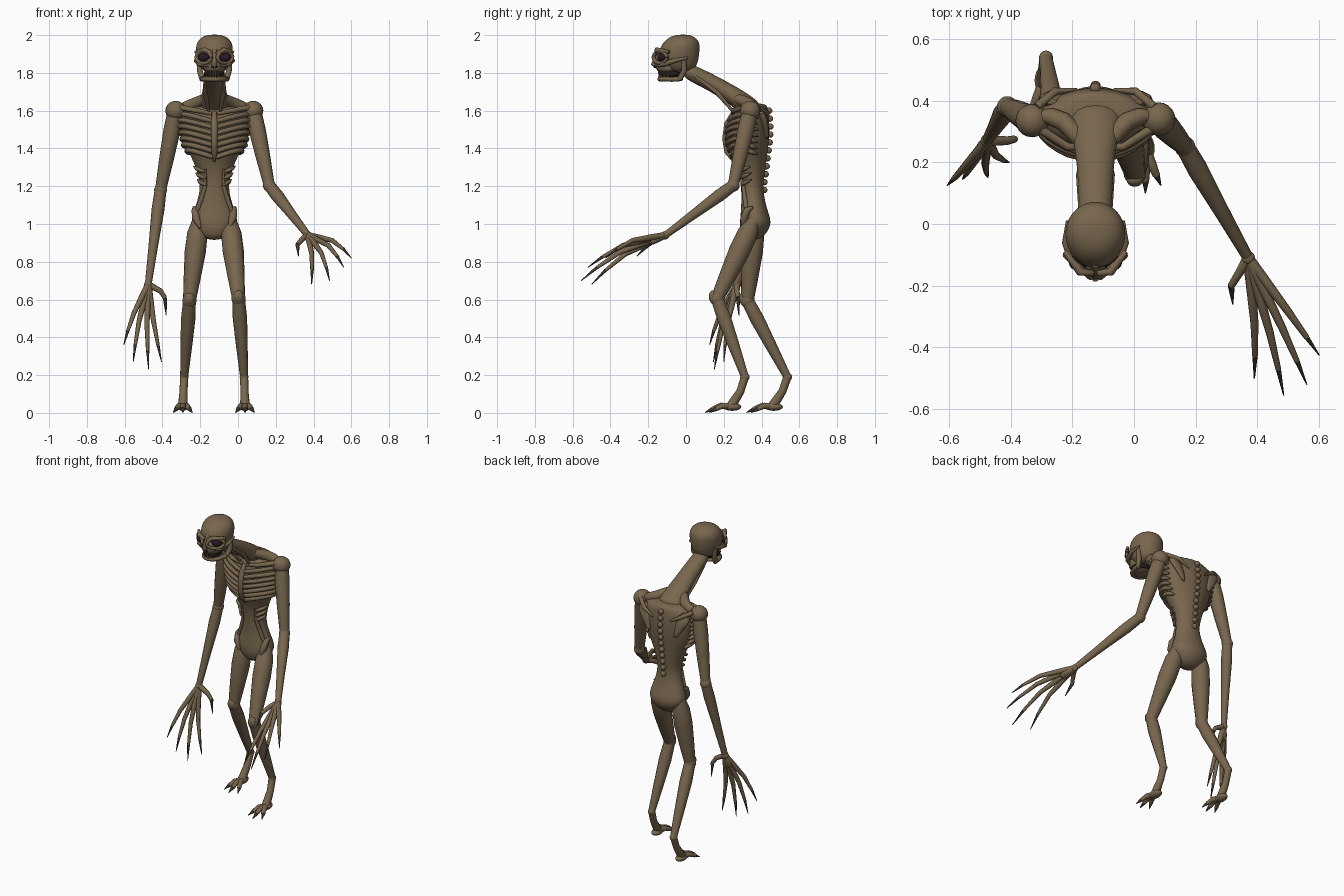
import bpy, bmesh, math
from mathutils import Vector, Matrix

cube = bpy.data.objects.get("Cube")
if cube:
    bpy.data.objects.remove(cube, do_unlink=True)

CX = -.125  # midline of the body


def material(name, color):
    mat = bpy.data.materials.new(name)
    mat.use_nodes = True
    mat.diffuse_color = (*color, 1)
    mat.node_tree.nodes["Principled BSDF"].inputs["Base Color"].default_value = (*color, 1)
    return mat


SKIN = material("brown skin", (.19, .135, .077))
CLAW = material("dark claw", (.045, .034, .025))
MOUTH = material("mouth black", (.015, .011, .01))
EYE = material("eye purple", (.022, .01, .02))


def finish(name, bm, mat, subsurf=0):
    bmesh.ops.recalc_face_normals(bm, faces=bm.faces)
    mesh = bpy.data.meshes.new(name)
    bm.to_mesh(mesh)
    bm.free()
    mesh.materials.append(mat)
    mesh.polygons.foreach_set("use_smooth", [len(p.vertices) < 5 for p in mesh.polygons])
    obj = bpy.data.objects.new(name, mesh)
    bpy.context.collection.objects.link(obj)
    if subsurf:
        mod = obj.modifiers.new("smooth", 'SUBSURF')
        mod.levels = mod.render_levels = subsurf
    return obj


def skin_rings(name, rings, mat, subsurf=0):
    bm = bmesh.new()
    loops = [[bm.verts.new(p) for p in ring] for ring in rings]
    n = len(loops[0])
    for a, b in zip(loops, loops[1:]):
        for i in range(n):
            j = (i + 1) % n
            bm.faces.new((a[i], a[j], b[j], b[i]))
    bm.faces.new(loops[0])
    bm.faces.new(loops[-1])
    return finish(name, bm, mat, subsurf)


def tube(name, path, radii, mat=SKIN, sides=10, subsurf=0):
    """Swept tube; a radius may be a (sideways, depth) pair."""
    path = [Vector(p) for p in path]
    rings, prev, side = [], None, None
    for i, p in enumerate(path):
        t = (path[min(i + 1, len(path) - 1)] - path[max(i - 1, 0)]).normalized()
        if prev is None:
            side = Vector((1, 0, 0)) if abs(t.x) < .8 else Vector((0, 1, 0))
        else:
            side = prev.rotation_difference(t) @ side
        side = (side - t * side.dot(t)).normalized()
        prev, depth = t, t.cross(side)
        r = radii[i]
        a, b = r if isinstance(r, tuple) else (r, r)
        turn = [math.tau * k / sides for k in range(sides)]
        rings.append([p + side * a * math.cos(u) + depth * b * math.sin(u) for u in turn])
    return skin_rings(name, rings, mat, subsurf)


def ball(name, center, size, mat=SKIN):
    bm = bmesh.new()
    bmesh.ops.create_uvsphere(bm, u_segments=20, v_segments=14, radius=1,
                              matrix=Matrix.Translation(center) @ Matrix.Diagonal((*size, 1)))
    return finish(name, bm, mat)


def stack(name, rows, subsurf=2):
    """Level elliptical rings given as (z, half width, half depth, centre y)."""
    turn = [math.tau * k / 24 for k in range(24)]
    rings = [[(CX + w * math.cos(u), cy + d * math.sin(u), z) for u in turn] for z, w, d, cy in rows]
    return skin_rings(name, rings, SKIN, subsurf)


# Torso, from crotch to shoulder line
TORSO = [(.915, .04, .035, .35), (.95, .09, .068, .36), (1, .125, .085, .368), (1.05, .118, .076, .365),
         (1.12, .09, .062, .355), (1.2, .073, .058, .35), (1.28, .092, .07, .35), (1.35, .12, .088, .34),
         (1.42, .16, .108, .33), (1.5, .178, .112, .332), (1.56, .188, .1, .34), (1.61, .17, .085, .35),
         (1.64, .09, .06, .365)]
stack("torso", TORSO)


def torso_at(z):
    for a, b in zip(TORSO, TORSO[1:]):
        if a[0] <= z <= b[0]:
            f = (z - a[0]) / (b[0] - a[0])
            return [p + (q - p) * f for p, q in zip(a, b)][1:]
    return TORSO[-1][1:]


def on_torso(angle, z, s, lift=0):
    """Point on the torso surface, angle measured from the front midline."""
    w, d, cy = torso_at(z)
    return (CX + s * (w + lift) * math.sin(angle), cy - (d + lift) * math.cos(angle), z)


# Neck and sternum
tube("neck", [(CX, -.01, 1.82), (CX, .06, 1.785), (CX, .17, 1.73), (CX, .29, 1.655), (CX, .38, 1.58)],
     [(.05, .04), (.055, .045), (.058, .045), (.075, .052), (.1, .06)], sides=16, subsurf=2)
tube("sternum", [(CX, .25, 1.59), (CX, .215, 1.53), (CX, .205, 1.45), (CX, .215, 1.38), (CX, .25, 1.33)],
     [.012, (.019, .014), (.016, .014), (.016, .012), .005])

# Spine bumps
for i in range(11):
    z = 1.6 - i * .042
    w, d, cy = torso_at(z)
    ball(f"vertebra_{i + 1}", (CX, cy + d + .004, z), (.017, .017, .017))

for s, side in ((1, "left"), (-1, "right")):
    # Rib cage
    for i in range(7):
        base = 1.545 - i * .032
        path = []
        for k in range(10):
            f = k / 9
            z = base + .05 * math.sin(f * math.pi * .75) - .02 * f
            path.append(on_torso(.06 + f * 1.95, z, s, .006))
        tube(f"{side}_rib_{i + 1}", path, [.011] + [.013] * 8 + [.003], sides=8)
    # Short ribs at the waist
    for i in range(3):
        z = 1.29 - i * .035
        tube(f"{side}_short_rib_{i + 1}", [on_torso(a, z - .03 + a * .03, s, .008) for a in (.5, .8, 1.1, 1.5)],
             [.004, .011, .011, .004], sides=8)
    # Collar bone, neck tendon and shoulder blade
    tube(f"{side}_collar_bone", [(CX + s * .015, .25, 1.585), (CX + s * .09, .25, 1.6), (CX + s * .2, .32, 1.62)],
         [.011, .013, .016])
    tube(f"{side}_neck_tendon", [(CX + s * .045, .04, 1.79), (CX + s * .05, .16, 1.7), (CX + s * .03, .255, 1.59)],
         [.01, .013, .008])
    tube(f"{side}_trapezius", [(CX + s * .03, .24, 1.675), (CX + s * .1, .35, 1.635), (CX + s * .19, .35, 1.61)],
         [.03, .036, .03], subsurf=1)
    tube(f"{side}_shoulder_blade", [(CX + s * .16, .39, 1.61), (CX + s * .13, .418, 1.55), (CX + s * .09, .43, 1.44)],
         [(.05, .022), (.042, .02), (.01, .01)], subsurf=1)
    tube(f"{side}_blade_ridge", [(CX + s * .19, .38, 1.62), (CX + s * .13, .43, 1.59), (CX + s * .06, .435, 1.55)],
         [.014, .013, .005])
    # Waist tendon and hip bone
    tube(f"{side}_waist_tendon", [on_torso(a, z, s, .003) for a, z in ((.5, 1.29), (.7, 1.2), (.9, 1.12), (1, 1.04))],
         [.005, .011, .013, .01], sides=8)
    tube(f"{side}_hip_bone", [on_torso(a, z, s, .008) for a, z in ((1.5, 1.09), (1.1, 1.075), (.85, 1.03), (.7, .98))],
         [.006, .018, .022, .008], sides=8)

# Cranium and face
stack("cranium", [(1.8, .05, .05, -.03), (1.83, .075, .085, -.03), (1.87, .092, .105, -.038), (1.92, .1, .108, -.035),
                  (1.96, .095, .098, -.025), (1.99, .07, .07, -.02), (2.003, .03, .03, -.015)])
stack("upper_jaw", [(1.8, .05, .05, -.095), (1.82, .06, .06, -.1), (1.85, .058, .06, -.105), (1.89, .045, .05, -.1)], 1)
ball("mouth_cavity", (CX, -.085, 1.795), (.055, .062, .03), MOUTH)
tube("nose_bridge", [(CX, -.13, 1.92), (CX, -.157, 1.88), (CX, -.172, 1.845), (CX, -.15, 1.825)],
     [.014, .012, .015, .008])
arc = [math.pi * k / 10 for k in range(11)]
tube("jaw", [(CX + .064 * math.cos(u), -.035 - .1 * math.sin(u), 1.767) for u in arc],
     [.014] + [(.017, .013)] * 9 + [.014])
ball("chin_floor", (CX, -.075, 1.765), (.055, .06, .012))

for s, side in ((1, "left"), (-1, "right")):
    eye = Vector((CX + s * .056, -.125, 1.882))
    ball(f"{side}_eye", eye, (.03, .026, .024), EYE)
    loop = [math.tau * k / 14 for k in range(15)]
    tube(f"{side}_eye_socket", [eye + Vector((.04 * math.cos(u), -.012 + .035 * s * math.cos(u), .031 * math.sin(u)))
                                for u in loop], [.01] * 15, sides=8)
    tube(f"{side}_brow", [(CX + s * .01, -.16, 1.9), (CX + s * .05, -.155, 1.922), (CX + s * .098, -.09, 1.91)],
         [.01, .014, .009])
    tube(f"{side}_cheek_bone", [(CX + s * .025, -.15, 1.84), (CX + s * .075, -.12, 1.845), (CX + s * .097, -.06, 1.865),
                                (CX + s * .09, .01, 1.88)], [.009, .014, .012, .006])
    tube(f"{side}_jaw_hinge", [(CX + s * .083, -.01, 1.87), (CX + s * .077, -.01, 1.81), (CX + s * .064, -.035, 1.765)],
         [.012, .015, .015])
    ball(f"{side}_nostril", (CX + s * .01, -.166, 1.833), (.006, .006, .008), MOUTH)
    # Teeth, in an upper and a lower row
    for i in range(5):
        u = .12 + i * .25
        x, y = CX + s * .054 * math.sin(u), -.062 - .083 * math.cos(u)
        tube(f"{side}_upper_tooth_{i + 1}", [(x, y, 1.822), (x, y, 1.792)], [.0075, .002], sides=6)
        tube(f"{side}_lower_tooth_{i + 1}", [(x, y + .002, 1.77), (x, y + .002, 1.798)], [.007, .002], sides=6)


def digit(name, path, radii):
    """Bony finger or toe ending in a dark claw."""
    tube(name, path[:-1], radii[:-1], sides=8)
    tube(name + "_claw", path[-2:], [radii[-2] * .95, .002], CLAW, sides=8)


def arm(side, shoulder, elbow, wrist, tips, thumb, bulge):
    shoulder, elbow, wrist = map(Vector, (shoulder, elbow, wrist))
    ball(f"{side}_shoulder", shoulder, (.054, .054, .052))
    tube(f"{side}_upper_arm", [shoulder.lerp(elbow, f) for f in (0, .25, .6, 1)], [.042, .045, .039, .029], sides=14)
    ball(f"{side}_elbow", elbow, (.034, .034, .034))
    tube(f"{side}_forearm", [elbow.lerp(wrist, f) for f in (0, .2, .6, 1)], [.031, .034, .025, .018], sides=14)
    ball(f"{side}_wrist", wrist, (.022, .022, .022))
    for i, tip in enumerate(map(Vector, tips)):
        path = [wrist.lerp(tip, f) + Vector(bulge) * g for f, g in ((0, 0), (.24, .5), (.52, 1), (.8, .6), (1, 0))]
        digit(f"{side}_finger_{i + 1}", path, [.018, .016, .013, .009, 0])
    # Palm fills the fan between the knuckles
    middle = sum(map(Vector, tips), Vector()) / len(tips)
    tube(f"{side}_palm", [wrist, wrist.lerp(middle, .12), wrist.lerp(middle, .23)],
         [.018, (.032, .019), (.036, .014)], subsurf=1)
    digit(f"{side}_thumb", [wrist] + list(thumb), [.018, .014, .012, 0])


arm("left", (.08, .34, 1.6), (.165, .25, 1.205), (.37, -.11, .94),
    [(.39, -.5, .68), (.485, -.555, .7), (.56, -.52, .77), (.6, -.425, .82)],
    [(.34, -.16, .92), (.315, -.2, .89), (.32, -.26, .83)], (.01, -.01, .035))
arm("right", (-.33, .335, 1.6), (-.41, .38, 1.18), (-.475, .27, .68),
    [(-.605, .125, .36), (-.555, .145, .27), (-.473, .15, .23), (-.405, .2, .27)],
    [(-.41, .27, .645), (-.387, .275, .61), (-.38, .28, .515)], (-.008, -.012, .015))


def leg(side, hip, knee, ankle, pad):
    hip, knee, ankle, pad = map(Vector, (hip, knee, ankle, pad))
    tube(f"{side}_thigh", [hip.lerp(knee, f) for f in (-.08, .1, .35, .7, 1)],
         [.035, .054, .056, .045, .034], sides=16)
    ball(f"{side}_knee", knee, (.037, .038, .04))
    ball(f"{side}_kneecap", knee + Vector((0, -.022, .01)), (.027, .022, .034))
    tube(f"{side}_shin", [knee.lerp(ankle, f) for f in (0, .25, .6, 1)], [.034, .038, .031, .021], sides=14)
    ball(f"{side}_ankle", ankle, (.023, .025, .022))
    tube(f"{side}_instep", [ankle, ankle.lerp(pad, .5) + Vector((0, .012, 0)), pad], [.022, .021, .026], sides=12)
    ball(f"{side}_foot_pad", pad + Vector((0, .005, -.006)), (.03, .048, .021))
    # Three forward toes
    for i, (dx, dy) in enumerate(((-.05, -.115), (0, -.14), (.05, -.115))):
        path = [pad + Vector((dx * f, dy * f, dz)) for f, dz in ((0, -.005), (.4, 0), (.72, -.018), (1, -.036))]
        digit(f"{side}_toe_{i + 1}", path, [.019, .016, .012, 0])


leg("left", (-.04, .345, .99), (.003, .165, .605), (.032, .312, .19), (.037, .24, .038))
leg("right", (-.21, .365, .99), (-.257, .325, .595), (-.285, .537, .19), (-.292, .46, .038))
